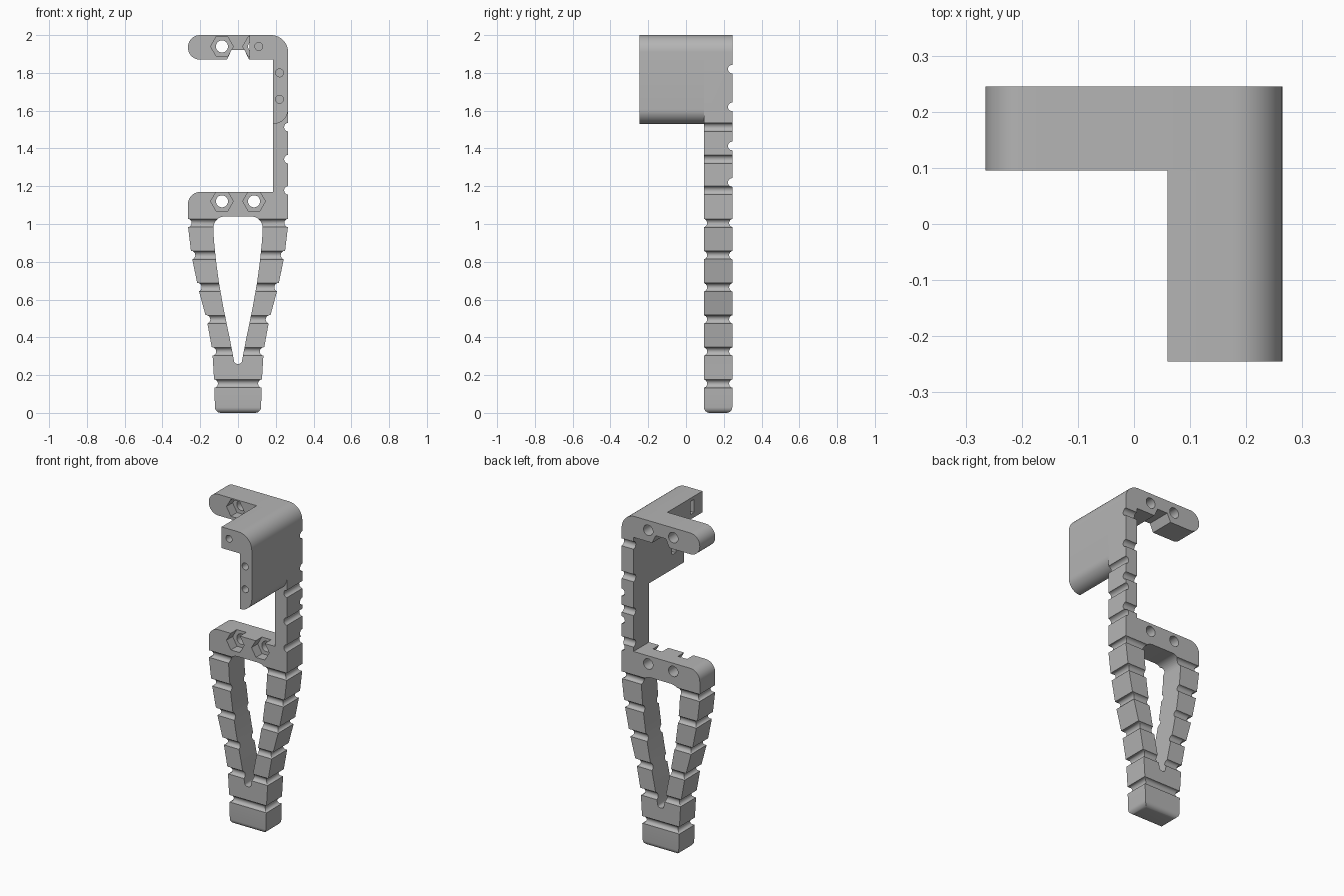
import bpy, bmesh
from math import cos, sin, pi, tan, radians
from mathutils import Vector

if "Cube" in bpy.data.objects:
    bpy.data.objects.remove(bpy.data.objects["Cube"], do_unlink=True)

FRONT, BACK = 0.095, 0.245      # thickness of the handle
GUARD_FRONT = -0.245
OUT = 0.265                     # half width of the handle

grey = bpy.data.materials.new("plain_grey")
grey.use_nodes = True
grey.diffuse_color = (0.46, 0.46, 0.46, 1)
grey.node_tree.nodes["Principled BSDF"].inputs["Base Color"].default_value = grey.diffuse_color


def circle(u, z, r, n=24):
    return [(u + r * cos(2 * pi * i / n), z + r * sin(2 * pi * i / n)) for i in range(n)]


def box(u0, u1, z0, z1):
    return [(u0, z0), (u1, z0), (u1, z1), (u0, z1)]


def rounded(corners, n=10):
    """Outline from (x, z) corners; an optional third value is a fillet radius."""
    out = []
    for i, c in enumerate(corners):
        p = Vector(c[:2])
        if len(c) < 3:
            out.append(tuple(p))
            continue
        a = (Vector(corners[i - 1][:2]) - p).normalized()
        b = (Vector(corners[(i + 1) % len(corners)][:2]) - p).normalized()
        half = a.angle(b) / 2
        centre = p + (a + b).normalized() * c[2] / sin(half)
        start = p + a * c[2] / tan(half) - centre
        end = p + b * c[2] / tan(half) - centre
        sweep = pi - 2 * half
        for k in range(n + 1):
            t = k / n
            v = (start * sin((1 - t) * sweep) + end * sin(t * sweep)) / sin(sweep)
            out.append(tuple(centre + v))
    return out


def prism(name, outline, lo, hi, axis="y", bevel_bottom=0):
    """Extrude an outline along y (outline in x, z) or along x (outline in y, z)."""
    bm = bmesh.new()
    place = (lambda u, z, d: (u, d, z)) if axis == "y" else (lambda u, z, d: (d, u, z))
    face = bm.faces.new([bm.verts.new(place(u, z, lo)) for u, z in outline])
    ext = bmesh.ops.extrude_face_region(bm, geom=[face], use_keep_orig=True)
    shift = Vector(place(0, 0, hi - lo))
    bmesh.ops.translate(bm, vec=shift,
                        verts=[g for g in ext["geom"] if isinstance(g, bmesh.types.BMVert)])
    bmesh.ops.recalc_face_normals(bm, faces=bm.faces)
    if bevel_bottom:
        edges = [e for e in bm.edges if all(abs(v.co.z) < 1e-5 for v in e.verts)]
        bmesh.ops.bevel(bm, geom=edges, offset=bevel_bottom, segments=6,
                        profile=0.5, affect="EDGES")
    mesh = bpy.data.meshes.new(name)
    bm.to_mesh(mesh)
    bm.free()
    mesh.materials.append(grey)
    ob = bpy.data.objects.new(name, mesh)
    bpy.context.collection.objects.link(ob)
    return ob


def cut(target, outline, lo, hi, axis="y"):
    cutter = prism("cutter", outline, lo, hi, axis)
    cutter.hide_render = True
    mod = target.modifiers.new("cut", "BOOLEAN")
    mod.operation, mod.solver, mod.object = "DIFFERENCE", "EXACT", cutter
    bpy.context.view_layer.objects.active = target
    bpy.ops.object.modifier_apply(modifier=mod.name)
    bpy.data.objects.remove(cutter, do_unlink=True)


# Handle: tapering grip, crossbar, column and top bar in one outline
taper = [(0.121, 0), (0.127, 0.18), (0.136, 0.33), (0.165, 0.49),
         (0.212, 0.665), (0.247, 0.84), (OUT, 0.99)]
upper = [(OUT, 2, 0.09), (-OUT, 2, 0.064), (-OUT, 1.87, 0.064),
         (-0.058, 1.87), (-0.035, 1.92), (0.035, 1.92), (0.058, 1.87),
         (0.185, 1.87), (0.185, 1.17), (-OUT, 1.17, 0.065)]
left_side = [(-x, z) for x, z in reversed(taper)]
frame = prism("handle_frame", rounded(taper + upper + left_side), FRONT, BACK,
              bevel_bottom=0.03)

# Teardrop window between the two legs
half = [(0.018, 0.26, 0.015), (0.045, 0.4), (0.078, 0.56), (0.101, 0.69),
        (0.117, 0.81), (0.128, 0.92), (0.132, 1.04, 0.06)]
window = half + [(-c[0],) + tuple(c[1:]) for c in reversed(half)]
cut(frame, rounded(window), 0, 0.35)

# Bolt holes with hexagonal nut pockets
for z in (1.12, 1.94):
    for x in (-0.085, 0.085):
        cut(frame, circle(x, z, 0.06, 6), 0, 0.155)
        cut(frame, circle(x, z, 0.032), 0, 0.35)

# Grooves running around the grip
R = 0.023
for i in range(6):
    z = 0.155 + 0.17 * i
    k = next(n for n in range(1, len(taper)) if taper[n][1] >= z or n == len(taper) - 1)
    (x0, z0), (x1, z1) = taper[k - 1], taper[k]
    x = min(OUT, x0 + (x1 - x0) * (z - z0) / (z1 - z0))
    for s in (-1, 1):
        cut(frame, circle(s * (x + 0.003), z, R, 16), 0, 0.35)
    for y in (FRONT - 0.006, BACK + 0.006):
        cut(frame, circle(y, z, R, 16), -0.4, 0.4, "x")

# Notches on the outer side and the back of the column
for z in (1.178, 1.343, 1.513):
    cut(frame, circle(OUT + 0.002, z, R, 16), 0, 0.35)
for z in (1.22, 1.413, 1.62, 1.82):
    cut(frame, circle(BACK, z, R, 16), 0.15, 0.35, "x")

# Hand guard reaching forward from the column
guard = prism("hand_guard", rounded([
    (0.06, 2), (OUT, 2, 0.09), (OUT, 1.53, 0.077), (0.185, 1.53),
    (0.185, 1.87), (0.06, 1.87)]), GUARD_FRONT, FRONT)

# Screw holes in the guard front, each with a nut slot from the inside
for x, z, inner in ((0.11, 1.94, 0.0), (0.22, 1.8, 0.12), (0.22, 1.66, 0.12)):
    cut(guard, circle(x, z, 0.021), -0.4, -0.06)
    cut(guard, box(inner, x + 0.025, z - 0.04, z + 0.04), -0.165, -0.13)

for ob in (frame, guard):
    bpy.ops.object.select_all(action="DESELECT")
    ob.select_set(True)
    bpy.context.view_layer.objects.active = ob
    bpy.ops.object.shade_smooth_by_angle(angle=radians(30))
